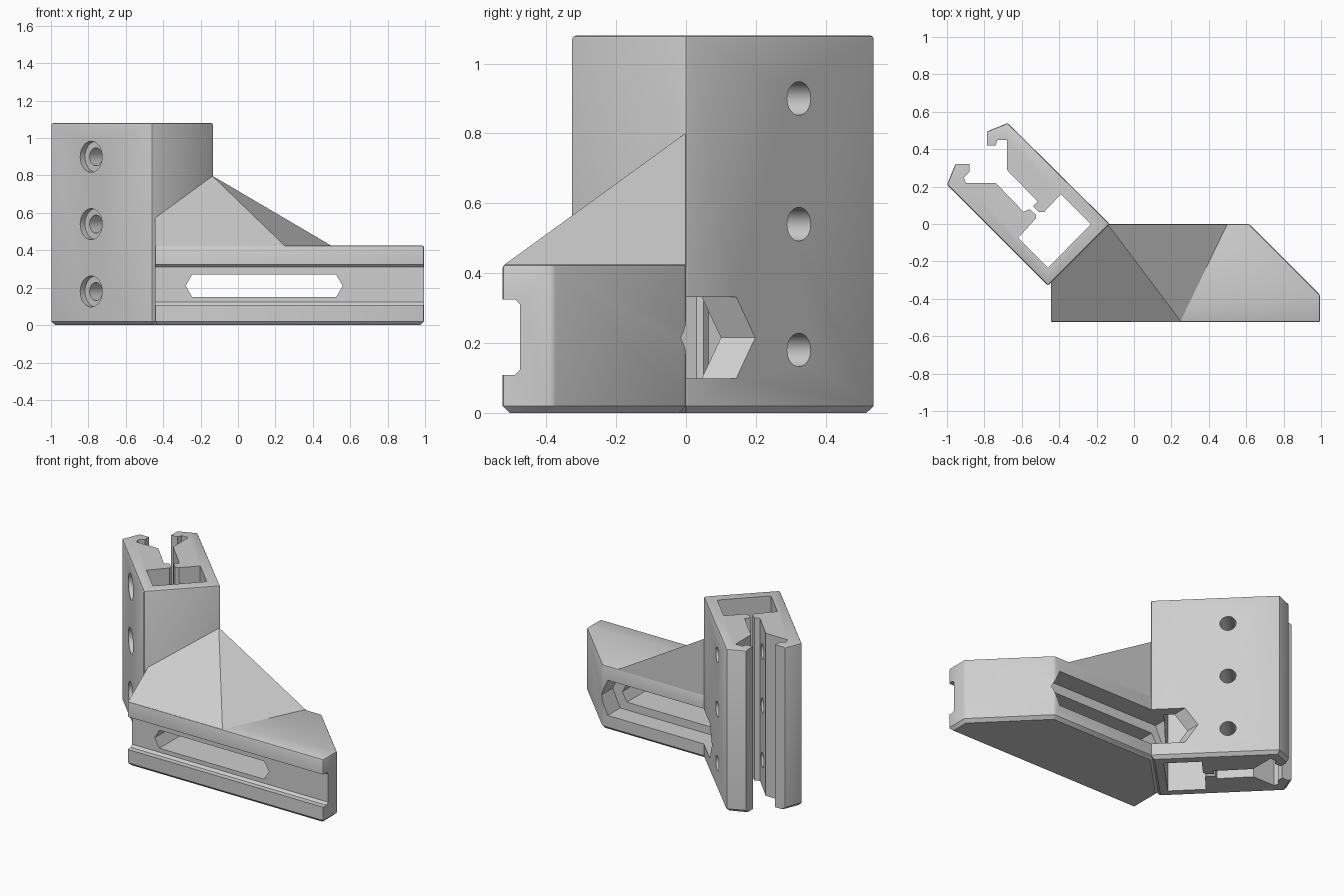
import bpy, bmesh, math
from mathutils import Vector, Matrix

cube = bpy.data.objects.get("Cube")
if cube:
    bpy.data.objects.remove(cube, do_unlink=True)

grey = bpy.data.materials.new("light grey plastic")
grey.use_nodes = True
COLOUR = (0.62, 0.62, 0.62, 1)
grey.diffuse_color = COLOUR
grey.node_tree.nodes["Principled BSDF"].inputs["Base Color"].default_value = COLOUR


def finish(name, bm):
    bmesh.ops.recalc_face_normals(bm, faces=bm.faces[:])
    mesh = bpy.data.meshes.new(name)
    bm.to_mesh(mesh)
    bm.free()
    mesh.materials.append(grey)
    obj = bpy.data.objects.new(name, mesh)
    bpy.context.collection.objects.link(obj)
    return obj


def prism(name, points, push, soft=False):
    """Extrude a flat outline; soft chamfers the foot and rounds the other edges."""
    bm = bmesh.new()
    face = bm.faces.new([bm.verts.new(p) for p in points])
    res = bmesh.ops.extrude_face_region(bm, geom=[face], use_keep_orig=True)
    moved = [v for v in res["geom"] if isinstance(v, bmesh.types.BMVert)]
    bmesh.ops.translate(bm, verts=moved, vec=push)
    bmesh.ops.recalc_face_normals(bm, faces=bm.faces[:])
    if soft:
        foot = [e for e in bm.edges if all(v.co.z < 0.001 for v in e.verts)]
        bmesh.ops.bevel(bm, geom=foot, offset=0.02, segments=1, affect='EDGES')
        rest = [e for e in bm.edges if any(v.co.z > 0.1 for v in e.verts)]
        bmesh.ops.bevel(bm, geom=rest, offset=0.01, segments=2, profile=0.5,
                        affect='EDGES')
    return finish(name, bm)


def flat(outline, z=0):
    return [(x, y, z) for x, y in outline]


def long_hexagon(name, x0, x1, z0, z1, tip, y0, y1):
    """Slot with pointed ends, running along y."""
    mid = (z0 + z1) / 2
    pts = [(x0, mid), (x0 + tip, z0), (x1 - tip, z0),
           (x1, mid), (x1 - tip, z1), (x0 + tip, z1)]
    return prism(name, [(x, y0, z) for x, z in pts], (0, y1 - y0, 0))


def rod(name, start, direction, radius, length):
    """Cylinder from start along direction."""
    bm = bmesh.new()
    turn = direction.to_track_quat('Z', 'Y').to_matrix().to_4x4()
    place = Matrix.Translation(start + direction * length / 2) @ turn
    bmesh.ops.create_cone(bm, cap_ends=True, segments=32, radius1=radius,
                          radius2=radius, depth=length, matrix=place)
    return finish(name, bm)


def cut(obj, cutters):
    for c in cutters:
        mod = obj.modifiers.new(c.name, 'BOOLEAN')
        mod.operation = 'DIFFERENCE'
        mod.solver = 'EXACT'
        mod.object = c
    dg = bpy.context.evaluated_depsgraph_get()
    mesh = bpy.data.meshes.new_from_object(obj.evaluated_get(dg))
    obj.modifiers.clear()
    obj.data = mesh


# Upright column, turned 45 degrees
column = prism("column", flat([(-0.46, -0.33), (-0.13, 0), (-0.675, 0.54),
                               (-0.785, 0.495), (-0.955, 0.32), (-1, 0.21)]),
               (0, 0, 1.08), soft=True)

# Void between the hooked arms, narrowing to the lips and the square core
void = prism("column_void", flat([
    (-.99, .32), (-.88, .32), (-.88, .28), (-.91, .25), (-.90, .22), (-.74, .22),
    (-.59, .065), (-.56, .08), (-.525, .05), (-.525, .03), (-.62, -.075),
    (-.46, -.235), (-.23, 0), (-.39, .16), (-.48, .065), (-.51, .065),
    (-.54, .095), (-.515, .12), (-.68, .29), (-.68, .45), (-.73, .45),
    (-.74, .42), (-.785, .42), (-.785, .53), (-.99, .53)], -0.1), (0, 0, 1.3))

# Foot block with an angled end
foot = prism("foot_block", flat([(-0.445, -0.525), (0.995, -0.525), (0.995, -0.38),
                                 (0.615, 0), (-0.15, 0), (-0.445, -0.3)]),
             (0, 0, 0.425), soft=True)

# Channel along the front of the foot
channel = prism("front_channel", [(-1, y, z) for y, z in [
    (-0.6, 0.108), (-0.49, 0.108), (-0.475, 0.123),
    (-0.475, 0.31), (-0.49, 0.325), (-0.6, 0.325)]], (2.5, 0, 0))

# Long slot and its wider pocket at the back
slot = long_hexagon("long_slot", -0.28, 0.56, 0.15, 0.27, 0.035, -0.7, 0.02)
pocket = long_hexagon("back_pocket", -0.33, 0.63, 0.098, 0.332, 0.055, -0.13, 0.3)

# Screw holes with counterbores
across = Vector((1, 1, 0)).normalized()
bores = []
for z in (0.18, 0.54, 0.90):
    face_point = Vector((-0.785, -0.005, z))
    start = face_point - across * 0.1
    bores.append(rod("screw_hole", start, across, 0.048, 0.8))
    bores.append(rod("counterbore", start, across, 0.083, 0.136))

cut(column, [void, slot, pocket] + bores)
cut(foot, [channel, slot, pocket])
for c in [void, channel, slot, pocket] + bores:
    bpy.data.objects.remove(c, do_unlink=True)

# Sloping brace between foot and column
bm = bmesh.new()
for p in [(-0.443, -0.52, 0.424), (0.25, -0.52, 0.424), (0.5, -0.002, 0.424),
          (-0.14, -0.002, 0.8), (-0.443, -0.31, 0.575),
          (-0.443, -0.52, 0.4), (0.25, -0.52, 0.4), (0.5, -0.002, 0.4),
          (-0.14, -0.002, 0.4), (-0.443, -0.31, 0.4)]:
    bm.verts.new(p)
bmesh.ops.convex_hull(bm, input=bm.verts[:])
bmesh.ops.dissolve_limit(bm, angle_limit=math.radians(2), verts=bm.verts[:],
                         edges=bm.edges[:])
brace = finish("brace", bm)

# Smooth the bores and rounded edges, keep the rest crisp
bpy.ops.object.select_all(action='DESELECT')
for obj in (column, foot, brace):
    obj.select_set(True)
bpy.context.view_layer.objects.active = column
bpy.ops.object.shade_smooth_by_angle(angle=math.radians(25))
